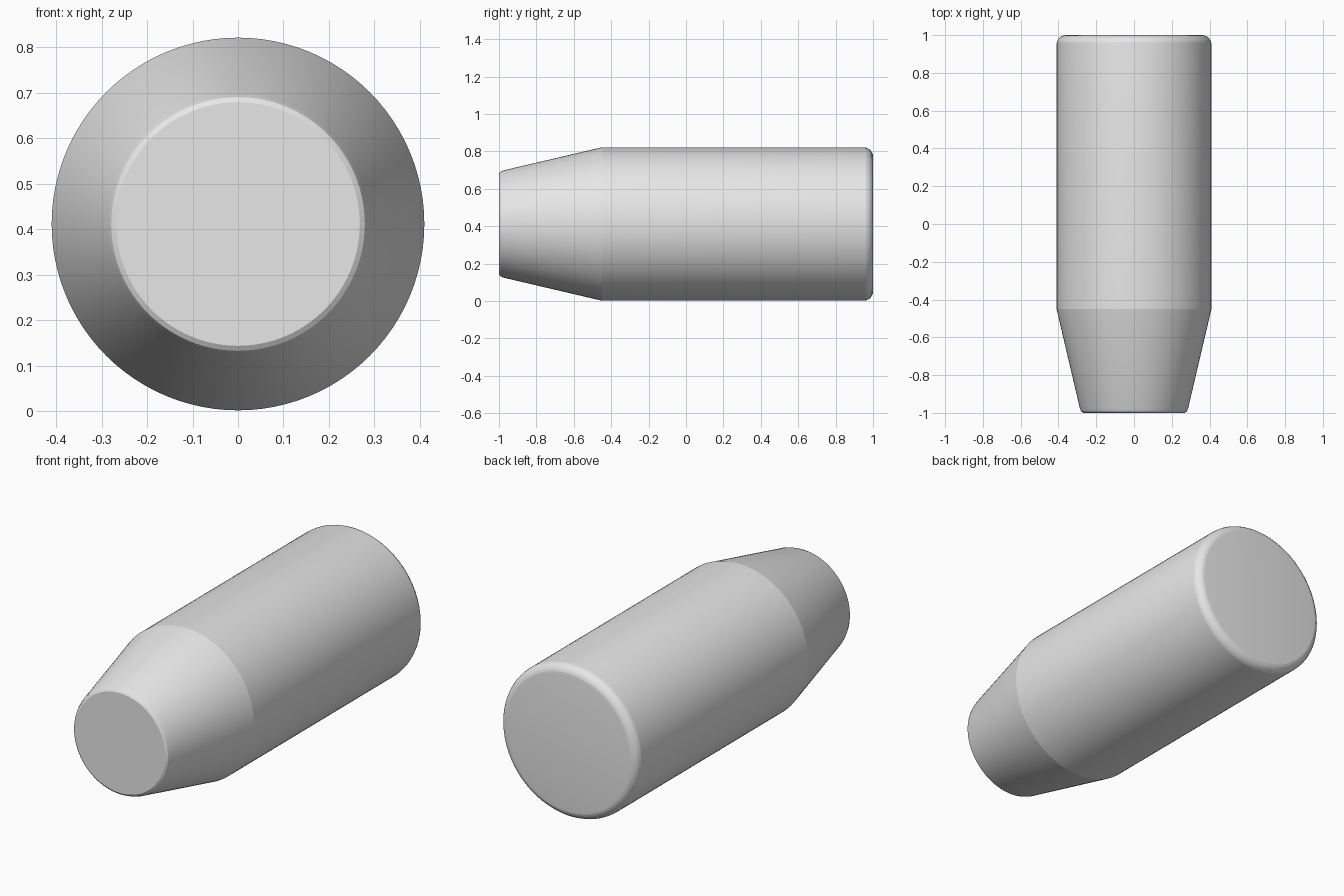
import bpy, bmesh, math

if "Cube" in bpy.data.objects:
    bpy.data.objects.remove(bpy.data.objects["Cube"])

SEGMENTS = 96
CENTRE_Z = 0.4115

grey = bpy.data.materials.new("light grey")
grey.diffuse_color = (0.8, 0.8, 0.8, 1)
grey.use_nodes = True
grey.node_tree.nodes["Principled BSDF"].inputs["Base Color"].default_value = grey.diffuse_color

# Profile as (y, radius): blunt nose with small rounded edge, then taper
profile = [(-1.0, 0.268), (-0.993, 0.279), (-0.975, 0.287), (-0.45, 0.41)]
# Rounded rear edge
fillet = 0.05
for i in range(7):
    a = math.radians(15 * i)
    profile.append((1 - fillet + fillet * math.sin(a),
                    0.41 - fillet + fillet * math.cos(a)))

# Revolve the profile round the y axis
bm = bmesh.new()
rings = []
for y, r in profile:
    rings.append([bm.verts.new((r * math.sin(2 * math.pi * k / SEGMENTS), y,
                                CENTRE_Z + r * math.cos(2 * math.pi * k / SEGMENTS)))
                  for k in range(SEGMENTS)])
for a, b in zip(rings, rings[1:]):
    for k in range(SEGMENTS):
        n = (k + 1) % SEGMENTS
        bm.faces.new((a[k], a[n], b[n], b[k]))

# Flat end caps
bm.faces.new(rings[0])
bm.faces.new(rings[-1])
bmesh.ops.recalc_face_normals(bm, faces=bm.faces)

mesh = bpy.data.meshes.new("tapered_cylinder")
bm.to_mesh(mesh)
bm.free()
mesh.materials.append(grey)
body = bpy.data.objects.new("tapered_cylinder", mesh)
bpy.context.collection.objects.link(body)

# Smooth sides, crisp nose and taper edges
bpy.context.view_layer.objects.active = body
body.select_set(True)
bpy.ops.object.shade_smooth_by_angle(angle=math.radians(12))
